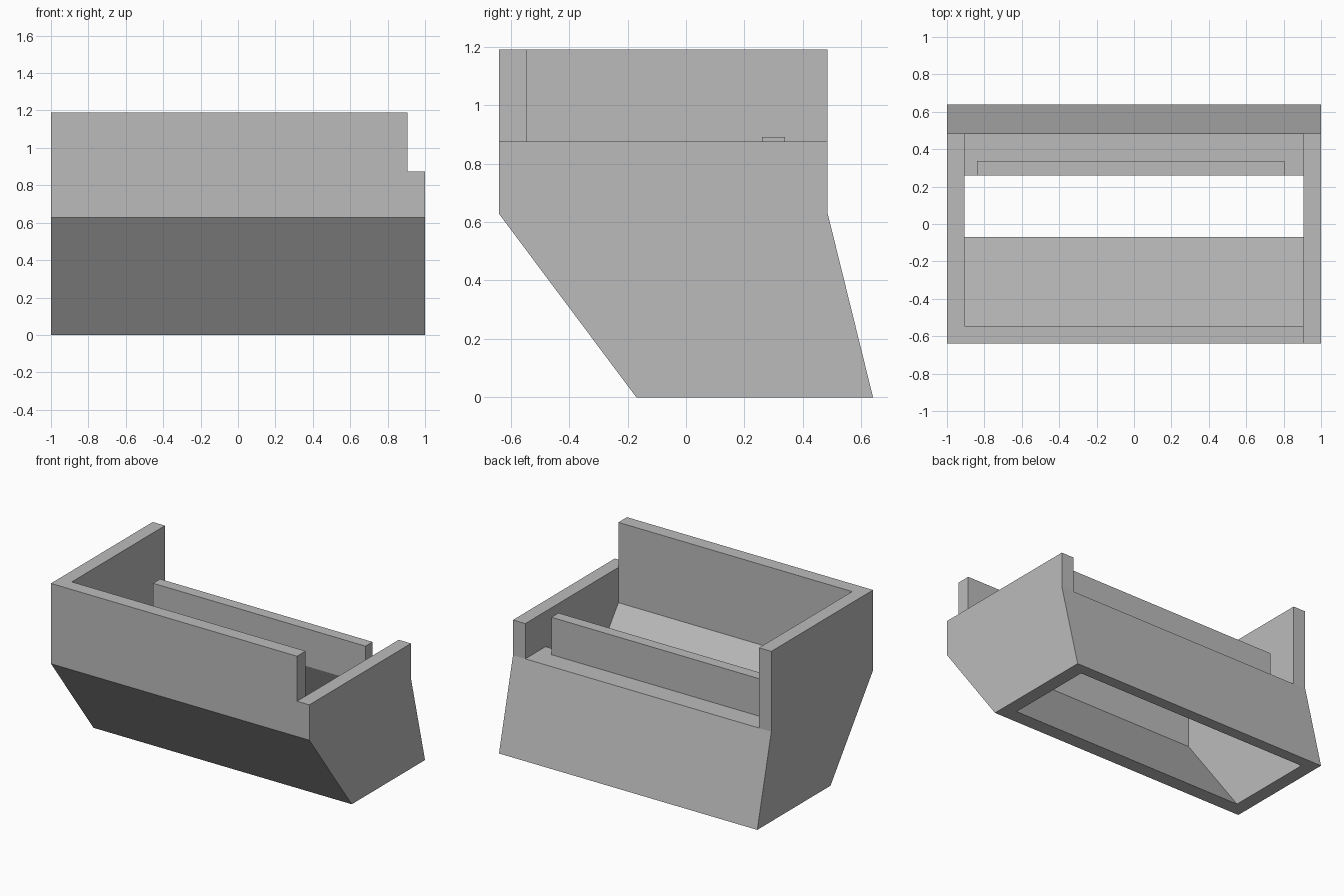
import bpy

default = bpy.data.objects.get("Cube")
if default:
    bpy.data.objects.remove(default, do_unlink=True)

grey = bpy.data.materials.new("light_grey")
grey.use_nodes = True
colour = (0.5, 0.5, 0.5, 1)
grey.diffuse_color = colour
grey.node_tree.nodes["Principled BSDF"].inputs["Base Color"].default_value = colour


def prism(name, profile, x0, x1):
    """Extrude a (y, z) profile, listed clockwise from +x, along x."""
    n = len(profile)
    verts = [(x, y, z) for x in (x0, x1) for y, z in profile]
    faces = [tuple(range(n)), tuple(reversed(range(n, 2 * n)))]
    faces += [(i, i + n, (i + 1) % n + n, (i + 1) % n) for i in range(n)]
    mesh = bpy.data.meshes.new(name)
    mesh.from_pydata(verts, [], faces)
    mesh.materials.append(grey)
    mesh.validate()
    obj = bpy.data.objects.new(name, mesh)
    bpy.context.collection.objects.link(obj)
    # Consistent outward normals
    import bmesh
    bm = bmesh.new()
    bm.from_mesh(mesh)
    bmesh.ops.recalc_face_normals(bm, faces=bm.faces)
    bm.to_mesh(mesh)
    bm.free()
    return obj


def cut(target, cutter):
    """Subtract the cutter from the target and remove it."""
    cutter.hide_render = True
    mod = target.modifiers.new("cut", 'BOOLEAN')
    mod.operation = 'DIFFERENCE'
    mod.solver = 'EXACT'
    mod.object = cutter
    bpy.context.view_layer.objects.active = target
    bpy.ops.object.modifier_apply(modifier=mod.name)
    bpy.data.objects.remove(cutter, do_unlink=True)


bend, rim, low_rim = 0.628, 1.19, 0.875
inner_x = 0.905

# Housing: upright upper box on a slanted, tapering base
housing = prism("housing", [(-0.64, bend), (-0.64, rim), (0.485, rim),
                            (0.485, bend), (0.64, 0), (-0.17, 0)], -1, 1)

# Through cavity, open at the bottom, the top and above the rear ledge
cut(housing, prism("cavity", [(-0.545, bend), (-0.545, 2), (1, 2), (1, bend),
                              (0.26, bend), (0.56, 0), (0.56, -1),
                              (-0.07, -1), (-0.07, 0)], -inner_x, inner_x))

# Lowered left side wall, including the front corner
cut(housing, prism("side_notch", [(-1, low_rim), (-1, 2), (1, 2), (1, low_rim)],
                   inner_x, 2))

# Upright rail standing on the rear ledge
prism("rear_rail", [(0.26, bend), (0.26, 0.89), (0.338, 0.89), (0.338, bend)],
      -0.84, 0.805)
